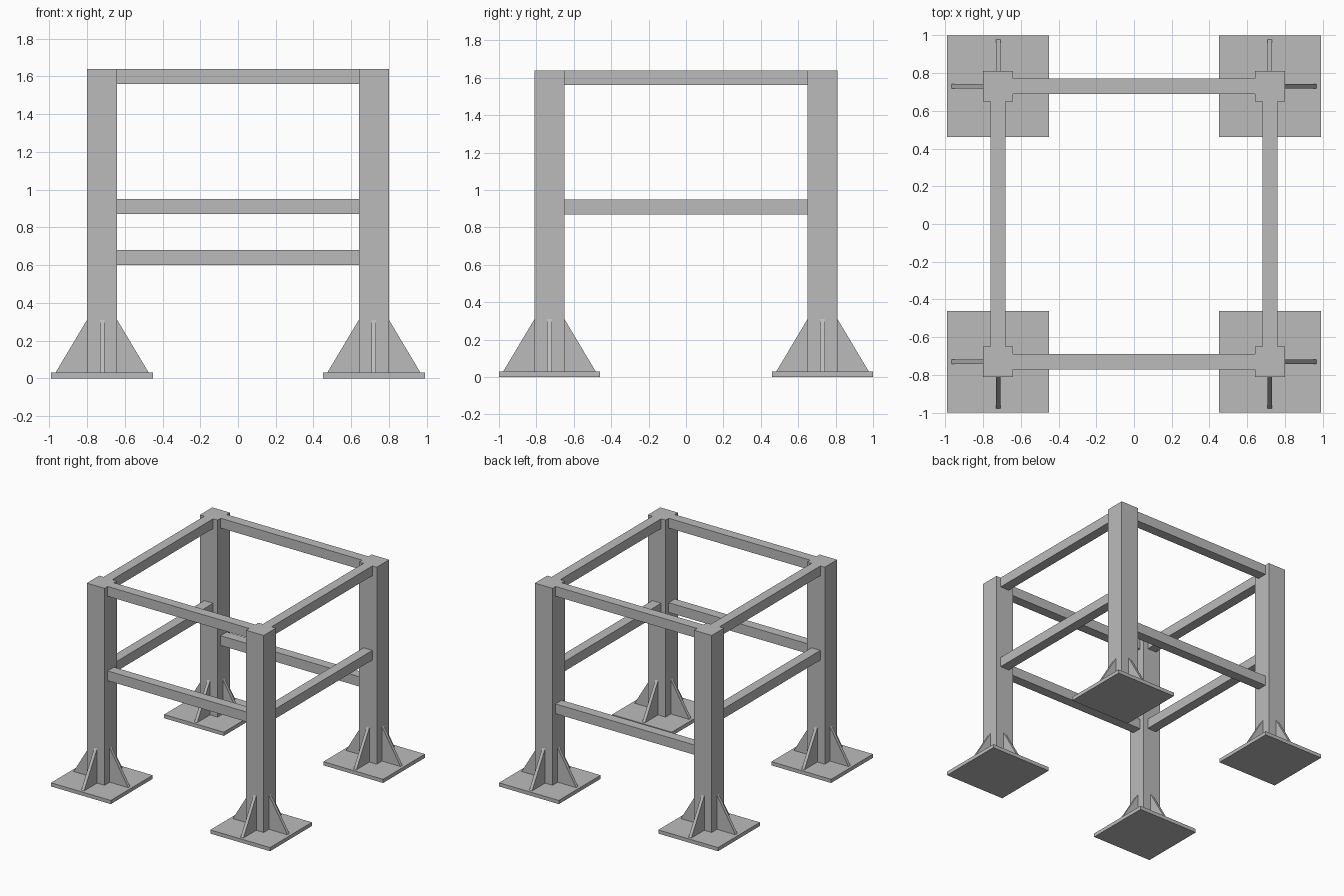
import bpy
import bmesh
from mathutils import Matrix, Vector

cube = bpy.data.objects.get("Cube")
if cube:
    bpy.data.objects.remove(cube, do_unlink=True)

steel = bpy.data.materials.new("grey_steel")
steel.use_nodes = True
grey = (0.5, 0.5, 0.5, 1)
steel.diffuse_color = grey
steel.node_tree.nodes["Principled BSDF"].inputs["Base Color"].default_value = grey

CX, CY = 0.72, 0.73      # leg centres
LEG, BAR = 0.16, 0.08    # section widths
PLATE, PLATE_H = 0.54, 0.03
TOP = 1.64


def finish(name, bm):
    bmesh.ops.recalc_face_normals(bm, faces=bm.faces)
    mesh = bpy.data.meshes.new(name)
    bm.to_mesh(mesh)
    bm.free()
    mesh.materials.append(steel)
    obj = bpy.data.objects.new(name, mesh)
    bpy.context.collection.objects.link(obj)


def box(name, centre, size):
    bm = bmesh.new()
    bmesh.ops.create_cube(bm, size=1)
    bmesh.ops.scale(bm, vec=size, verts=bm.verts)
    bmesh.ops.translate(bm, vec=centre, verts=bm.verts)
    finish(name, bm)


def gusset(name, centre, turn):
    # Upright triangle from the leg face out to the plate
    profile = [(LEG / 2, PLATE_H), (0.247, PLATE_H), (LEG / 2, 0.31)]
    thick = 0.025
    bm = bmesh.new()
    face = bm.faces.new([bm.verts.new((x, -thick / 2, z)) for x, z in profile])
    side = bmesh.ops.extrude_face_region(bm, geom=[face])["geom"]
    moved = [v for v in side if isinstance(v, bmesh.types.BMVert)]
    bmesh.ops.translate(bm, vec=(0, thick, 0), verts=moved)
    place = Matrix.Translation(Vector(centre)) @ Matrix.Rotation(turn * 1.5707963, 4, "Z")
    bmesh.ops.transform(bm, matrix=place, verts=bm.verts)
    finish(name, bm)


# Legs with base plates and four gussets each
for sx, side in ((1, "left"), (-1, "right")):
    for sy, end in ((-1, "front"), (1, "back")):
        x, y, tag = sx * CX, sy * CY, f"{end}_{side}"
        box(f"leg_{tag}", (x, y, (TOP + PLATE_H) / 2), (LEG, LEG, TOP - PLATE_H))
        box(f"base_plate_{tag}", (x, y, PLATE_H / 2), (PLATE, PLATE, PLATE_H))
        for turn in range(4):
            gusset(f"gusset_{tag}_{turn + 1}", (x, y, 0), turn)

# Horizontal bars between the legs; the back middle bar sits lower
span_x, span_y = 2 * CX - LEG, 2 * CY - LEG
high, middle, low = TOP - BAR / 2, 0.91, 0.64
for end, y, mid in (("front", -CY, middle), ("back", CY, low)):
    box(f"top_bar_{end}", (0, y, high), (span_x, BAR, BAR))
    box(f"middle_bar_{end}", (0, y, mid), (span_x, BAR, BAR))
for side, x in (("left", CX), ("right", -CX)):
    box(f"top_bar_{side}", (x, 0, high), (BAR, span_y, BAR))
    box(f"middle_bar_{side}", (x, 0, middle), (BAR, span_y, BAR))
